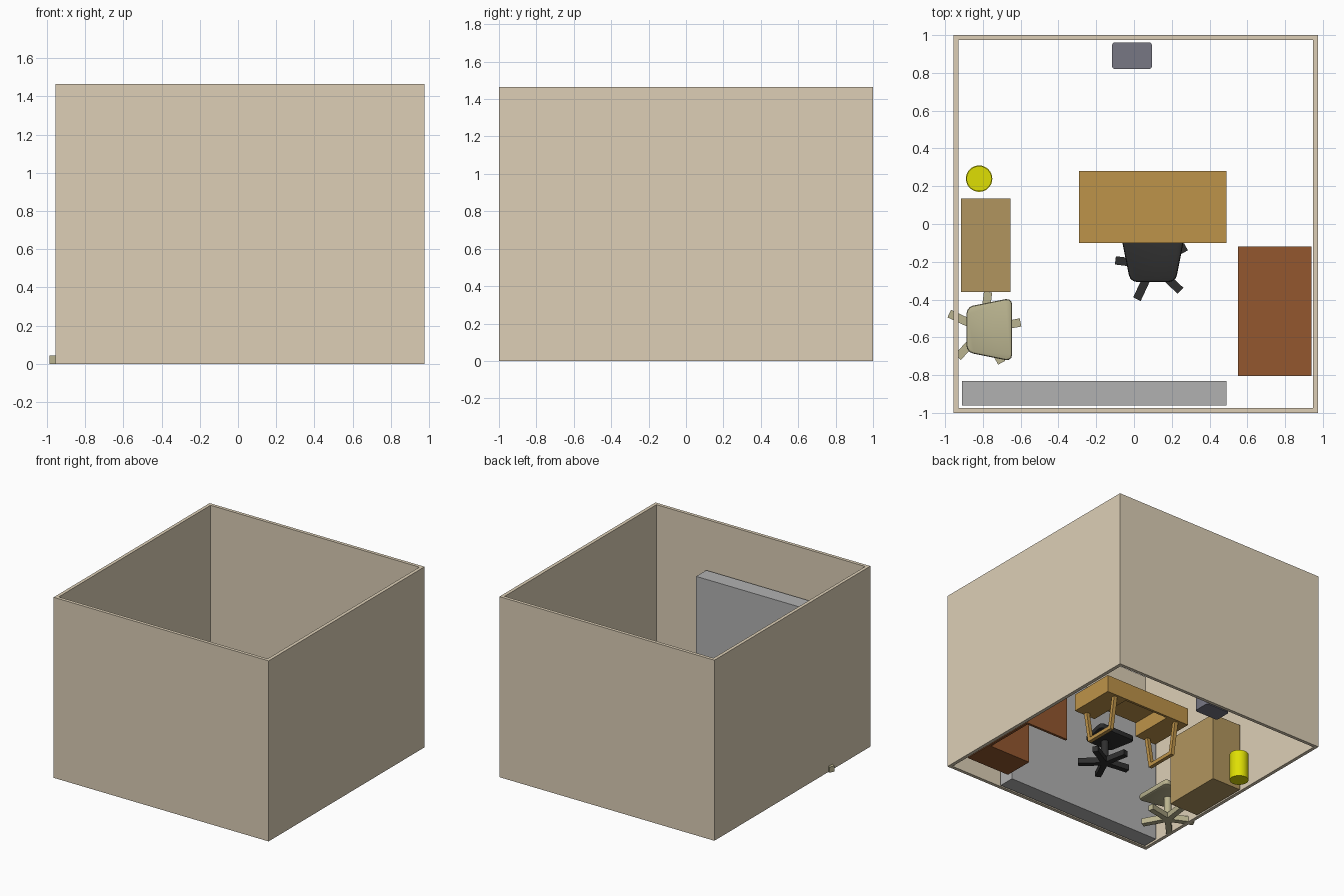
import bpy, bmesh
from math import radians
from mathutils import Matrix, Vector

if "Cube" in bpy.data.objects:
    bpy.data.objects.remove(bpy.data.objects["Cube"])


def material(name, rgb):
    m = bpy.data.materials.new(name)
    lin = [(c / 255) ** 2.2 for c in rgb]
    m.diffuse_color = (*lin, 1)
    m.use_nodes = True
    m.node_tree.nodes["Principled BSDF"].inputs["Base Color"].default_value = m.diffuse_color
    return m


WALL = material("wall_beige", (220, 206, 181))
OAK = material("oak", (188, 146, 75))
TAN = material("tan_wood", (176, 148, 95))
BROWN = material("red_brown_wood", (146, 88, 50))
GREY = material("cabinet_grey", (176, 176, 176))
SLATE = material("slate", (118, 118, 130))
YELLOW = material("yellow", (222, 222, 12))
BLACK = material("black", (50, 50, 50))
KHAKI = material("khaki", (184, 178, 142))


def finish(name, bm, mat, matrix=Matrix(), smooth=False):
    bmesh.ops.recalc_face_normals(bm, faces=bm.faces)
    me = bpy.data.meshes.new(name)
    bm.to_mesh(me)
    bm.free()
    ob = bpy.data.objects.new(name, me)
    ob.matrix_world = matrix
    me.materials.append(mat)
    bpy.context.collection.objects.link(ob)
    if smooth:
        bpy.ops.object.select_all(action='DESELECT')
        ob.select_set(True)
        bpy.context.view_layer.objects.active = ob
        bpy.ops.object.shade_smooth_by_angle(angle=radians(35))
    return ob


def prism_bm(points, z0, z1):
    bm = bmesh.new()
    base = bm.faces.new([bm.verts.new((x, y, z0)) for x, y in points])
    ext = bmesh.ops.extrude_face_region(bm, geom=[base])
    for v in ext['geom']:
        if isinstance(v, bmesh.types.BMVert):
            v.co.z = z1
    return bm


def round_corners(bm, width, segments=3):
    edges = [e for e in bm.edges if abs(e.verts[0].co.z - e.verts[1].co.z) > 1e-4]
    bmesh.ops.bevel(bm, geom=edges, offset=width, segments=segments, profile=0.5, affect='EDGES')


def round_rims(bm, width):
    edges = [e for e in bm.edges if abs(e.verts[0].co.z - e.verts[1].co.z) < 1e-4]
    bmesh.ops.bevel(bm, geom=edges, offset=width, segments=2, profile=0.5, affect='EDGES')


def box(name, x0, x1, y0, y1, z0, z1, mat):
    pts = [(x0, y0), (x1, y0), (x1, y1), (x0, y1)]
    return finish(name, prism_bm(pts, z0, z1), mat)


def cylinder(name, r, z0, z1, mat, matrix=Matrix(), sides=32):
    bm = bmesh.new()
    bmesh.ops.create_cone(bm, cap_ends=True, segments=sides, radius1=r, radius2=r, depth=z1 - z0,
                          matrix=Matrix.Translation((0, 0, (z0 + z1) / 2)))
    return finish(name, bm, mat, matrix, True)


# Four walls as one ring, open above and below
bm = bmesh.new()
rings = []
for x0, x1, y in ((-0.955, 0.975, 1.0), (-0.928, 0.947, 0.973)):
    for z in (0, 1.465):
        rings.append([bm.verts.new(p) for p in ((x0, -y, z), (x1, -y, z), (x1, y, z), (x0, y, z))])
for a, b in ((0, 1), (1, 3), (3, 2), (2, 0)):
    for i in range(4):
        j = (i + 1) % 4
        bm.faces.new((rings[a][i], rings[a][j], rings[b][j], rings[b][i]))
finish("room_walls", bm, WALL)

# Wide cupboard along the front wall, low cupboard on the left
box("wide_cupboard", -0.91, 0.49, -0.96, -0.83, 0, 1.06, GREY)
box("low_cupboard", -0.915, -0.655, -0.36, 0.135, 0, 0.555, TAN)

# Side desk: top, pedestal, end panel, back panel
box("side_desk_top", 0.55, 0.94, -0.805, -0.118, 0.375, 0.40, BROWN)
box("side_desk_pedestal", 0.55, 0.94, -0.805, -0.56, 0, 0.375, BROWN)
box("side_desk_end_panel", 0.55, 0.94, -0.138, -0.118, 0, 0.375, BROWN)
box("side_desk_back_panel", 0.92, 0.94, -0.56, -0.138, 0, 0.375, BROWN)

# Main desk: top, rear apron, two drawer boxes
box("main_desk_top", -0.29, 0.49, -0.10, 0.28, 0.375, 0.40, OAK)
box("main_desk_apron", -0.10, 0.30, 0.26, 0.28, 0.26, 0.375, OAK)
for side, x0 in (("left", -0.29), ("right", 0.30)):
    box(f"{side}_drawer_box", x0, x0 + 0.19, -0.10, 0.28, 0.26, 0.375, OAK)

# Splayed leg frames: a U profile in the y-z plane, given width in x
LEGS = [(-0.09, 0.26), (-0.045, 0), (0.215, 0), (0.26, 0.26),
        (0.23, 0.26), (0.19, 0.03), (-0.02, 0.03), (-0.06, 0.26)]
YZX = Matrix(((0, 0, 1, 0), (1, 0, 0, 0), (0, 1, 0, 0), (0, 0, 0, 1)))
for side, x in (("left", -0.195), ("right", 0.395)):
    finish(f"{side}_leg_frame", prism_bm(LEGS, x - 0.015, x + 0.015), OAK, YZX)

# Small rounded unit by the back wall
bm = prism_bm([(-0.117, 0.82), (0.096, 0.82), (0.096, 0.962), (-0.117, 0.962)], 0, 0.30)
round_corners(bm, 0.018)
finish("small_unit", bm, SLATE, smooth=True)

# Waste bin: open cup with a thin wall
bm = bmesh.new()
profile = [(0.07, 0), (0.07, 0.22), (0.064, 0.22), (0.064, 0.008)]
pts = [bm.verts.new((r, 0, z)) for r, z in [(0, 0)] + profile + [(0, 0.008)]]
edges = [bm.edges.new(p) for p in zip(pts, pts[1:])]
bmesh.ops.spin(bm, geom=pts + edges, cent=(0, 0, 0), axis=(0, 0, 1), angle=radians(360), steps=32)
bmesh.ops.remove_doubles(bm, verts=bm.verts, dist=1e-4)
finish("waste_bin", bm, YELLOW, Matrix.Translation((-0.82, 0.24, 0)), True)


# Swivel stool: rounded tapered seat, column, five-arm base
def swivel_seat(label, x, y, turn, mat):
    place = Matrix.Translation((x, y, 0)) @ Matrix.Rotation(radians(turn), 4, 'Z')
    bm = prism_bm([(-0.09, -0.12), (0.152, -0.168), (0.152, 0.168), (-0.09, 0.12)], 0.19, 0.235)
    round_corners(bm, 0.035)
    round_rims(bm, 0.012)
    finish(f"{label}_seat", bm, mat, place, True)
    cylinder(f"{label}_column", 0.028, 0.0, 0.195, mat, place, 20)
    for i in range(5):
        arm = prism_bm([(0, -0.022), (0.2, -0.022), (0.2, 0.022), (0, 0.022)], 0, 0.045)
        finish(f"{label}_base_arm_{i + 1}", arm, mat,
               place @ Matrix.Rotation(radians(11 + 72 * i), 4, 'Z'))


swivel_seat("black_chair", 0.1, -0.217, 90, BLACK)
swivel_seat("khaki_chair", -0.797, -0.559, 0, KHAKI)
